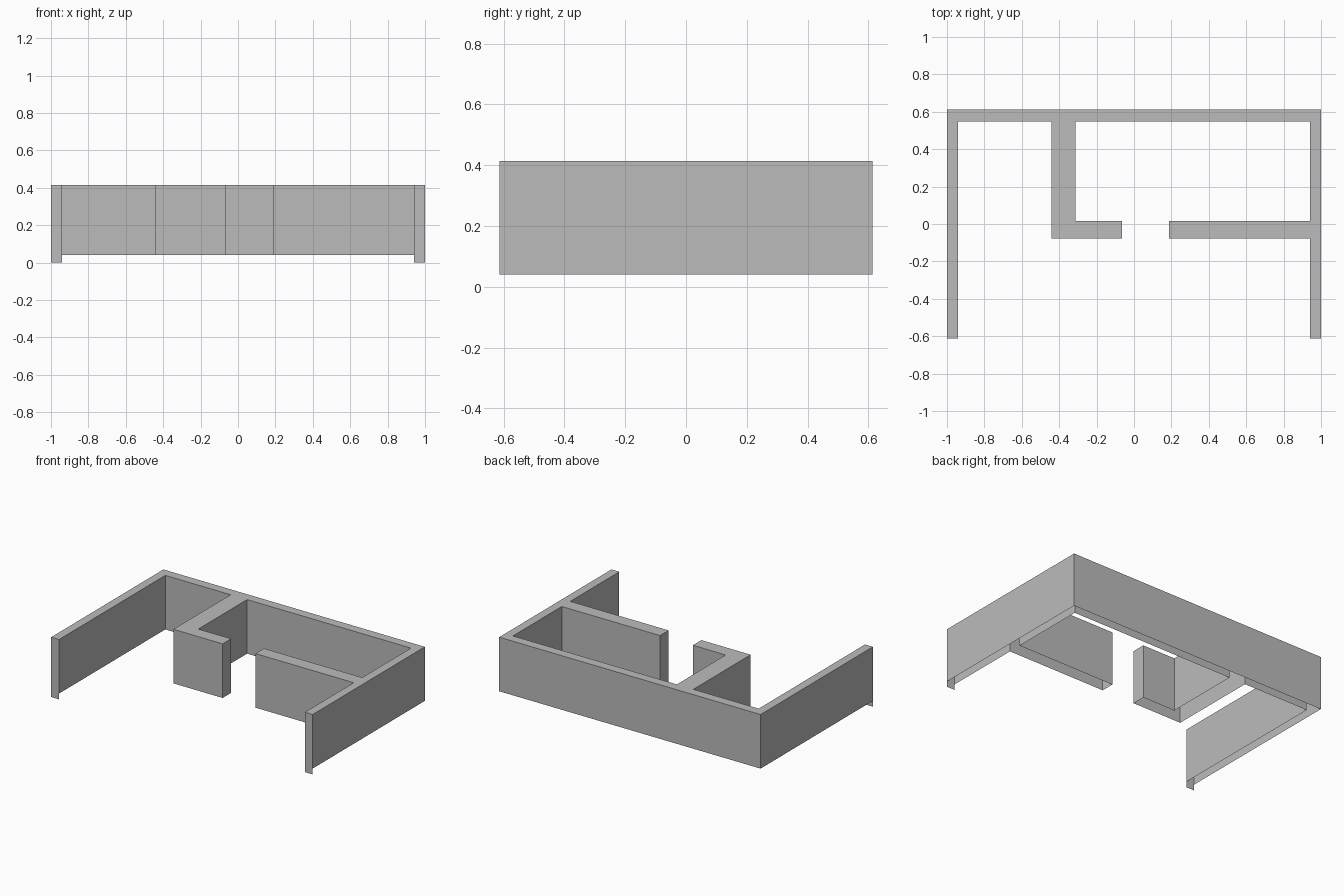
import bpy
import bmesh

if "Cube" in bpy.data.objects:
    bpy.data.objects.remove(bpy.data.objects["Cube"])

Z_LOW, Z_TOP = 0.04, 0.414
FRONT, BACK = -0.613, 0.613

# Floor plan of the walls, counter-clockwise seen from above
plan = [
    (-1.0, FRONT), (-0.94, FRONT), (-0.94, 0.548),           # left wall
    (-0.44, 0.548), (-0.44, -0.078), (-0.063, -0.078),       # partition, outer side
    (-0.063, 0.015), (-0.314, 0.015), (-0.314, 0.548),       # partition, inner side
    (0.94, 0.548), (0.94, 0.015), (0.188, 0.015),            # back wall, inner front wall
    (0.188, -0.078), (0.94, -0.078),                         # front wall, outer side
    (0.94, FRONT), (1.0, FRONT), (1.0, BACK), (-1.0, BACK),  # right wall and back
]

grey = bpy.data.materials.new("wall grey")
grey.diffuse_color = (0.5, 0.5, 0.5, 1.0)
grey.use_nodes = True
grey.node_tree.nodes["Principled BSDF"].inputs["Base Color"].default_value = grey.diffuse_color

bm = bmesh.new()
top = [bm.verts.new((x, y, Z_TOP)) for x, y in plan]
low = [bm.verts.new((x, y, Z_LOW)) for x, y in plan]

# Top cap; the underside of the hollow walls stays open
bm.faces.new(top)

# Wall sides; the two front ends reach down to the ground
for i, (x, y) in enumerate(plan):
    j = (i + 1) % len(plan)
    a, b = low[i], low[j]
    if y == FRONT and plan[j][1] == FRONT:
        a = bm.verts.new((x, y, 0.0))
        b = bm.verts.new((plan[j][0], y, 0.0))
    bm.faces.new((a, b, top[j], top[i]))

mesh = bpy.data.meshes.new("walls")
bm.to_mesh(mesh)
bm.free()
mesh.materials.append(grey)
walls = bpy.data.objects.new("walls", mesh)
bpy.context.collection.objects.link(walls)
